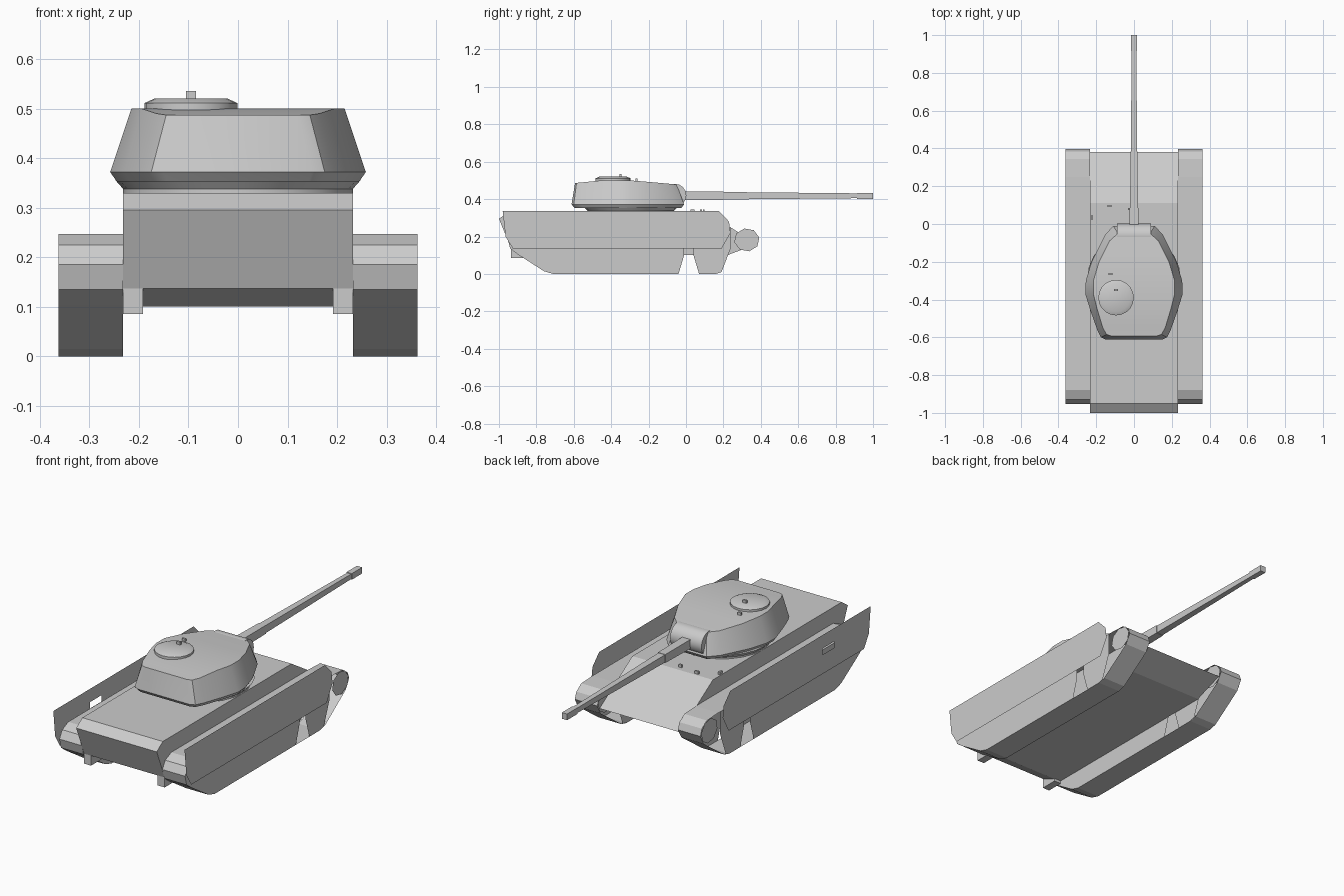
import bpy, bmesh, math

if "Cube" in bpy.data.objects:
    bpy.data.objects.remove(bpy.data.objects["Cube"])


def make(name, verts, faces, smooth=None):
    me = bpy.data.meshes.new(name)
    me.from_pydata(verts, [], faces)
    bm = bmesh.new()
    bm.from_mesh(me)
    bmesh.ops.recalc_face_normals(bm, faces=bm.faces)
    bm.to_mesh(me)
    bm.free()
    ob = bpy.data.objects.new(name, me)
    bpy.context.collection.objects.link(ob)
    if smooth:
        bpy.ops.object.select_all(action='DESELECT')
        ob.select_set(True)
        bpy.context.view_layer.objects.active = ob
        bpy.ops.object.shade_smooth_by_angle(angle=math.radians(smooth))
    return ob


def loft(name, rings, caps=True, smooth=None):
    n = len(rings[0])
    verts = [p for r in rings for p in r]
    faces = [(k*n + i, k*n + (i+1) % n, (k+1)*n + (i+1) % n, (k+1)*n + i)
             for k in range(len(rings) - 1) for i in range(n)]
    if caps:
        top = (len(rings) - 1) * n
        faces += [tuple(range(n)), tuple(range(top, top + n))]
    return make(name, verts, faces, smooth)


def prism(name, profile, x0, x1, caps=True, smooth=None):
    """Side profile (y, z) stretched from x0 to x1."""
    return loft(name, [[(x, y, z) for y, z in profile] for x in (x0, x1)], caps, smooth)


def box(name, x, y, z, sx, sy, sz):
    prism(name, [(y-sy, z-sz), (y+sy, z-sz), (y+sy, z+sz), (y-sy, z+sz)], x-sx, x+sx)


def disc_stack(name, cx, cy, levels, n, smooth=None):
    loft(name, [[(cx + r*math.cos(2*math.pi*i/n), cy + r*math.sin(2*math.pi*i/n), z)
                 for i in range(n)] for r, z in levels], True, smooth)


def card(name, x, outlines):
    """Flat vertical plate; outlines after the first cut holes."""
    cu = bpy.data.curves.new(name, 'CURVE')
    cu.dimensions = '2D'
    cu.fill_mode = 'FRONT'
    for pts in outlines:
        s = cu.splines.new('POLY')
        s.points.add(len(pts) - 1)
        for p, (y, z) in zip(s.points, pts):
            p.co = (y, z, 0, 1)
        s.use_cyclic_u = True
    ob = bpy.data.objects.new(name, cu)
    ob.location.x = x
    ob.rotation_euler = (math.pi/2, 0, math.pi/2)
    bpy.context.collection.objects.link(ob)
    bpy.ops.object.select_all(action='DESELECT')
    ob.select_set(True)
    bpy.context.view_layer.objects.active = ob
    bpy.ops.object.convert(target='MESH')


# Hull
prism('hull', [(-0.95, 0.33), (-1, 0.295), (-0.935, 0.137), (-0.85, 0.10), (0.22, 0.10),
               (0.38, 0.16), (0.11, 0.33)], -0.232, 0.232)

# Running gear and side skirts
belt = [(-0.71, 0), (0.16, 0), (0.20, 0.01), (0.37, 0.13), (0.398, 0.18), (0.385, 0.215),
        (0.345, 0.243), (0.25, 0.247), (-0.88, 0.247), (-0.93, 0.225), (-0.953, 0.185),
        (-0.94, 0.135), (-0.90, 0.105), (-0.76, 0.015)]
rear_wheels = [(-0.71, 0), (-0.04, 0), (-0.01, 0.10), (-0.01, 0.247)] + belt[8:]
front_wheel = [(0.07, 0), (0.16, 0), (0.19, 0.01), (0.238, 0.135), (0.238, 0.247),
               (0.04, 0.247), (0.04, 0.10)]
idler = [(0.325 + 0.068*math.cos(2*math.pi*i/8 + 0.2), 0.182 + 0.062*math.sin(2*math.pi*i/8 + 0.2))
         for i in range(8)]
skirt = [(-0.98, 0.337), (0.175, 0.337), (0.23, 0.28), (0.238, 0.22), (0.19, 0.135),
         (-0.925, 0.135), (-0.965, 0.20)]
slot = [(-0.68, 0.235), (-0.585, 0.235), (-0.585, 0.268), (-0.68, 0.268)]
for side, s in (('left', -1), ('right', 1)):
    prism(side + '_track_belt', belt, s*0.232, s*0.362, caps=False)
    for layer, x in (('inner', 0.2325), ('outer', 0.362)):
        card(f'{side}_{layer}_rear_wheels', s*x, [rear_wheels])
        card(f'{side}_{layer}_front_wheel', s*x, [front_wheel])
        card(f'{side}_{layer}_idler', s*x, [idler])
    card(side + '_skirt', s*0.378, [skirt, slot] if s < 0 else [skirt])
    box(side + '_final_drive', s*0.212, -0.89, 0.111, 0.02, 0.045, 0.026)

# Turret: half outlines from front to rear, mirrored across x
lower = [(0.11, -0.01), (0.155, -0.06), (0.225, -0.2), (0.255, -0.30), (0.258, -0.37),
         (0.23, -0.46), (0.195, -0.56), (0.175, -0.60), (0.15, -0.612)]
roof = [(0.085, -0.05, 0.478), (0.13, -0.09, 0.482), (0.185, -0.2, 0.492), (0.215, -0.3, 0.5),
        (0.215, -0.37, 0.5), (0.195, -0.45, 0.5), (0.165, -0.55, 0.49), (0.145, -0.585, 0.487),
        (0.12, -0.593, 0.487)]


def scaled(k, z):
    return [(x*k, -0.3 + (y + 0.3)*k, z) for x, y in lower]


levels = [[(x, y, z) for x, y, z in h] + [(-x, y, z) for x, y, z in reversed(h)]
          for h in (scaled(0.95, 0.353), scaled(1, 0.372), roof)]
n = len(levels[0])
verts = [p for r in levels for p in r]
faces = [(k*n + i, k*n + (i+1) % n, (k+1)*n + (i+1) % n, (k+1)*n + i)
         for k in range(2) for i in range(n)]
for base in (0, 2*n):
    faces += [(base + i, base + i + 1, base + n - 2 - i, base + n - 1 - i) for i in range(n//2 - 1)]
make('turret', verts, faces, 30)
disc_stack('turret_ring', 0, -0.295, [(0.232, 0.328), (0.232, 0.338), (0.248, 0.356)], 24, 30)

# Rounded gun mantlet
prism('mantlet', [(-0.06 + 0.062*math.cos(a), 0.42 + 0.062*math.sin(a))
                  for a in (2*math.pi*i/16 for i in range(16))], -0.09, 0.09, smooth=30)

# Gun: square sections (y, half width, half height)
def square(y, w, h):
    return [(-w, y, 0.418-h), (w, y, 0.418-h), (w, y, 0.418+h), (-w, y, 0.418+h)]


loft('gun_sleeve', [square(-0.03, 0.024, 0.024), square(0.2, 0.021, 0.022)])
loft('gun_barrel', [square(0.2, 0.019, 0.020), square(0.915, 0.012, 0.013)])
loft('muzzle', [square(0.915, 0.015, 0.016), square(1.0, 0.015, 0.016)])

# Cupola
disc_stack('cupola', -0.095, -0.39, [(0.094, 0.49), (0.094, 0.511), (0.074, 0.52)], 20, 25)

# Small periscopes on roof and hull deck
for i, (x, y, z, sx, sy) in enumerate([(-0.095, -0.35, 0.526, 0.01, 0.005),
                                       (-0.125, -0.265, 0.502, 0.01, 0.005),
                                       (-0.13, 0.095, 0.336, 0.01, 0.005),
                                       (-0.025, 0.08, 0.336, 0.008, 0.005),
                                       (-0.222, 0.035, 0.336, 0.005, 0.01)]):
    box(f'periscope_{i}', x, y, z, sx, sy, 0.009)
